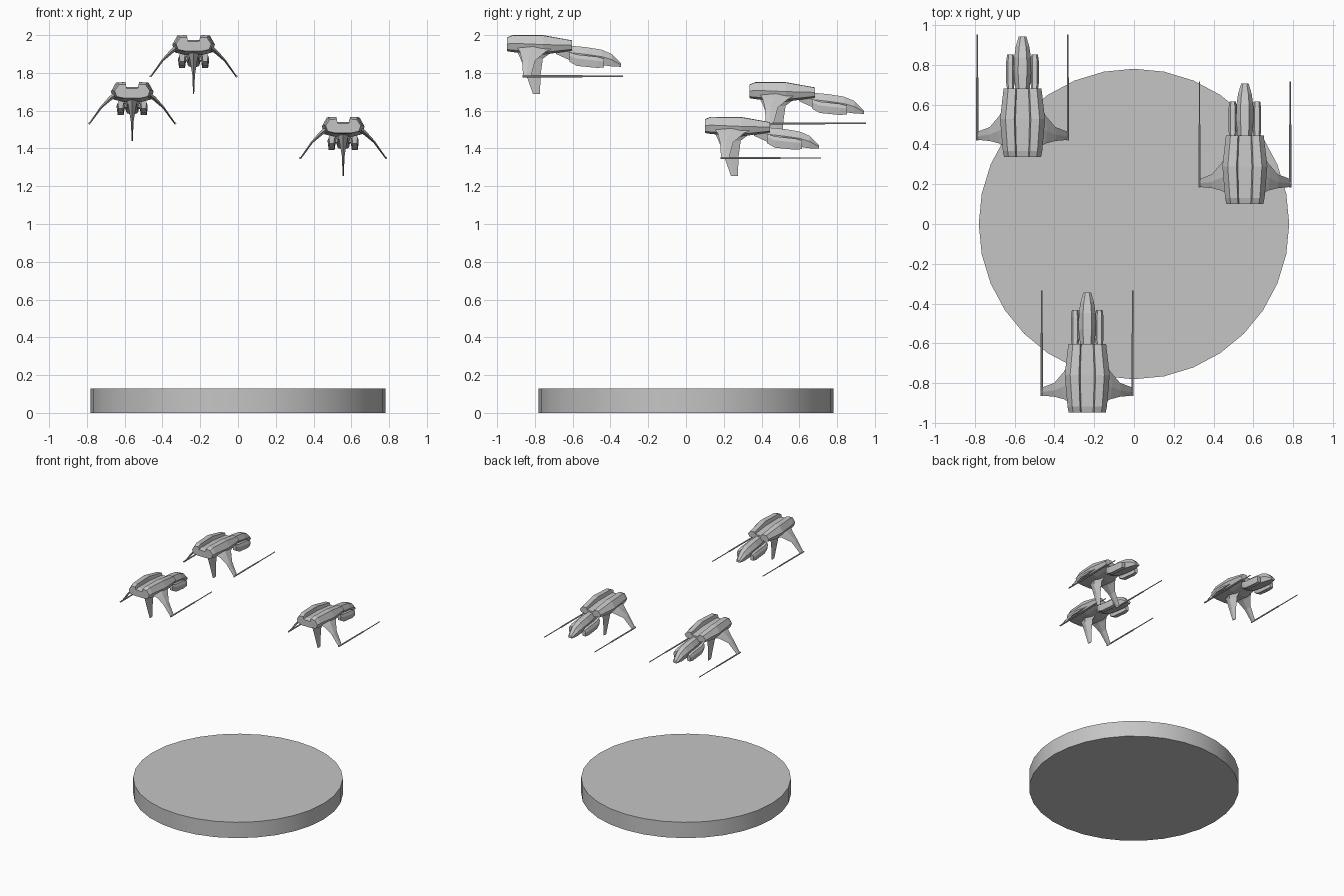
import bpy
import bmesh
import math

if "Cube" in bpy.data.objects:
    bpy.data.objects.remove(bpy.data.objects["Cube"], do_unlink=True)

grey = bpy.data.materials.new("plain grey")
grey.use_nodes = True
grey.diffuse_color = (0.56, 0.56, 0.56, 1)
grey.node_tree.nodes["Principled BSDF"].inputs["Base Color"].default_value = (0.56, 0.56, 0.56, 1)


def loft(name, rings):
    """Mesh that skins equal-length rings of points and caps both ends."""
    bm = bmesh.new()
    loops = [[bm.verts.new(p) for p in ring] for ring in rings]
    n = len(loops[0])
    for a, b in zip(loops, loops[1:]):
        for i in range(n):
            j = (i + 1) % n
            bm.faces.new((a[i], a[j], b[j], b[i]))
    bm.faces.new(loops[0])
    bm.faces.new(loops[-1])
    bmesh.ops.recalc_face_normals(bm, faces=bm.faces)
    mesh = bpy.data.meshes.new(name)
    bm.to_mesh(mesh)
    bm.free()
    mesh.materials.append(grey)
    return mesh


def body_rings(profile, stations, cx=0):
    """Symmetric section (width fraction, height fraction) swept along y."""
    full = profile + [(-x, t) for x, t in reversed(profile)]
    return [[(cx + x * w, y, low + t * (top - low)) for x, t in full]
            for y, w, top, low in stations]


def blade_ring(x, z, y0, y1, dx, dz):
    """Diamond-like thin section, thickest just behind the middle."""
    mid = y0 + 0.45 * (y1 - y0)
    return [(x, y0, z), (x + dx, mid, z + dz), (x, y1, z), (x - dx, mid, z - dz)]


# Hull: two raised shoulders with a groove between them
hull_profile = [(0.31, 0.7), (0.37, 1), (0.76, 0.98), (1, 0.52), (0.88, 0.12), (0.45, 0)]
hull = loft("hull", body_rings(hull_profile, [
    (0, 0.093, -0.012, -0.085), (0.03, 0.099, 0, -0.09),
    (0.19, 0.113, 0, -0.104), (0.345, 0.095, -0.028, -0.082)]))

# Head projecting beyond the hull
head_profile = [(0.5, 1), (1, 0.55), (0.75, 0)]
head = loft("head", body_rings(head_profile, [
    (0.26, 0.03, -0.05, -0.1), (0.345, 0.036, -0.057, -0.138),
    (0.42, 0.044, -0.064, -0.148), (0.5, 0.042, -0.077, -0.158),
    (0.555, 0.034, -0.1, -0.166), (0.605, 0.019, -0.15, -0.168)]))

# Side pod and the short strut joining it to the head
pod_profile = [(0.55, 1), (1, 0.65), (0.75, 0)]
pod = loft("pod", body_rings(pod_profile, [
    (0.33, 0.015, -0.09, -0.14), (0.37, 0.021, -0.103, -0.163),
    (0.48, 0.021, -0.115, -0.174), (0.515, 0.016, -0.125, -0.17)], cx=0.061))
strut = loft("pod_strut", body_rings([(1, 1), (1, 0)], [
    (0.37, 0.02, -0.112, -0.135), (0.46, 0.02, -0.118, -0.141)], cx=0.045))

# Swept drooping wing and hanging fin
wing = loft("wing", [blade_ring(*s) for s in [
    (0.085, -0.062, 0.05, 0.26, 0.008, 0.012), (0.118, -0.088, 0.068, 0.205, 0.007, 0.008),
    (0.165, -0.134, 0.08, 0.15, 0.004, 0.004), (0.228, -0.222, 0.086, 0.126, 0.003, 0.002)]])
fin = loft("fin", [blade_ring(0, *s, 0) for s in [
    (-0.08, 0.05, 0.25, 0.034), (-0.125, 0.072, 0.19, 0.021),
    (-0.21, 0.102, 0.178, 0.007), (-0.312, 0.138, 0.175, 0.003)]])


# Long stepped barrel at the wing tip
def circle(y, r):
    turn = [math.tau * i / 8 for i in range(8)]
    return [(0.228 + r * math.cos(a), y, -0.218 + r * math.sin(a)) for a in turn]


barrel = loft("barrel", [circle(*s) for s in [
    (0.083, 0.0055), (0.4, 0.0055), (0.4, 0.0035), (0.615, 0.0035)]])

# Three identical flyers
places = {"front": (-0.235, -0.948, 2.0), "back_right": (-0.56, 0.337, 1.751),
          "back_left": (0.557, 0.1, 1.567)}
for place, spot in places.items():
    for mesh in (hull, head, fin, pod, strut, wing, barrel):
        part = bpy.data.objects.new(f"{place}_{mesh.name}", mesh)
        part.location = spot
        bpy.context.collection.objects.link(part)
        if mesh in (pod, strut, wing, barrel):
            part.modifiers.new("mirror", 'MIRROR')

# Round base
bpy.ops.mesh.primitive_cylinder_add(vertices=32, radius=0.78, depth=0.13, location=(0, 0, 0.065))
base = bpy.context.object
base.name = "round_base"
base.data.materials.append(grey)
bpy.ops.object.shade_smooth_by_angle(angle=math.radians(30))
